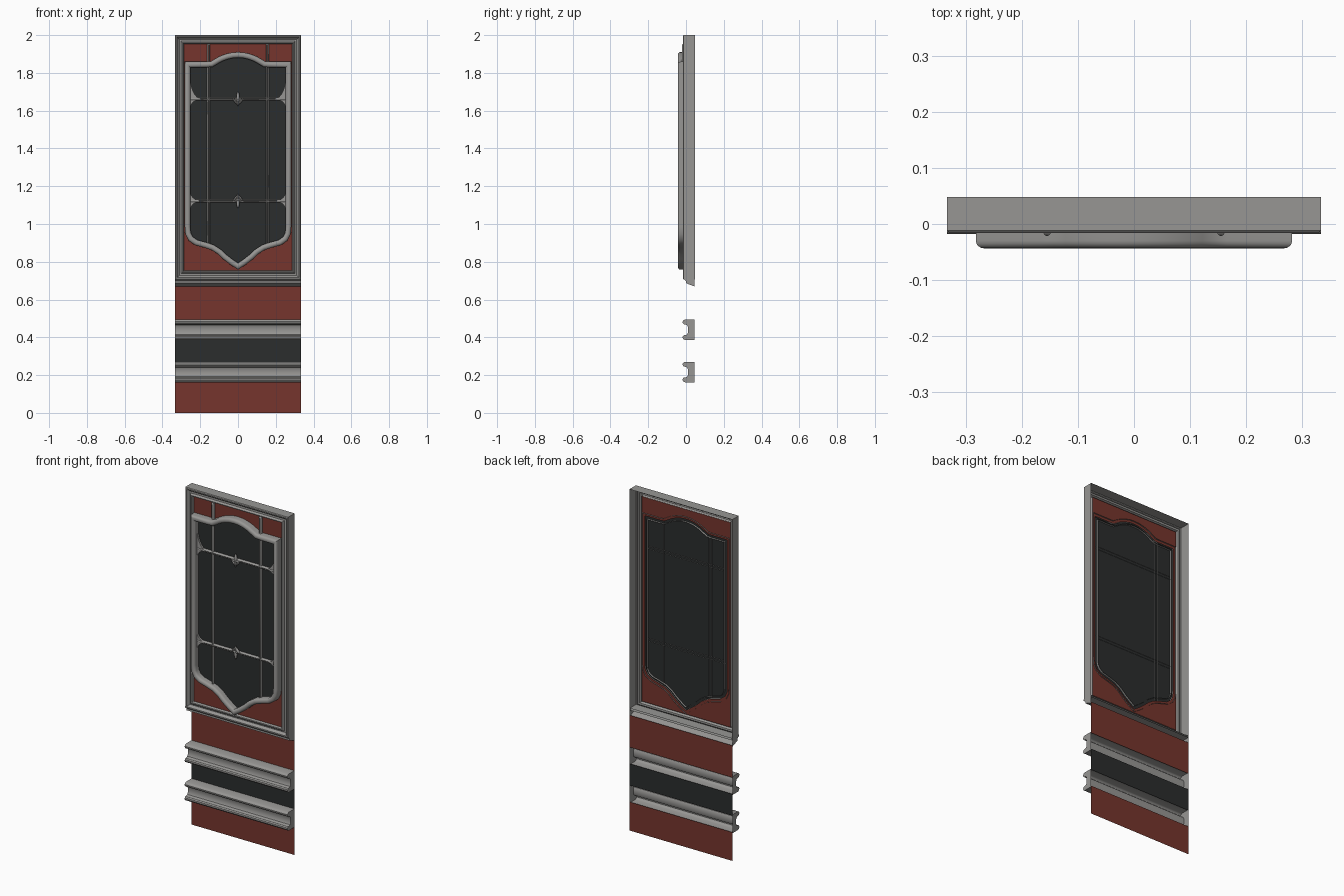
import bpy, bmesh, math
from mathutils import Vector, Matrix

if "Cube" in bpy.data.objects:
    bpy.data.objects.remove(bpy.data.objects["Cube"])


def material(name, rgb):
    m = bpy.data.materials.new(name)
    m.diffuse_color = (*rgb, 1)
    m.use_nodes = True
    m.node_tree.nodes["Principled BSDF"].inputs["Base Color"].default_value = m.diffuse_color
    return m


GREY = material("grey_moulding", (0.31, 0.305, 0.295))
RED = material("red_panel", (0.18, 0.036, 0.026))
BLACK = material("black_glass", (0.024, 0.026, 0.026))
W, BACK = 0.333, 0.046


def finish(bm, name, mat, smooth=True):
    bmesh.ops.recalc_face_normals(bm, faces=bm.faces[:])
    me = bpy.data.meshes.new(name)
    bm.to_mesh(me)
    bm.free()
    me.materials.append(mat)
    ob = bpy.data.objects.new(name, me)
    bpy.context.collection.objects.link(ob)
    if smooth:
        bpy.context.view_layer.objects.active = ob
        bpy.ops.object.select_all(action='DESELECT')
        ob.select_set(True)
        bpy.ops.object.shade_smooth_by_angle(angle=math.radians(35))
    return ob


def inset(outline, d):
    """Offset a clockwise x-z outline inwards with mitred corners."""
    out = []
    for i, p in enumerate(outline):
        a = (p - outline[i - 1]).normalized()
        b = (outline[(i + 1) % len(outline)] - p).normalized()
        n1, n2 = Vector((a.y, -a.x)), Vector((b.y, -b.x))
        out.append(p + (n1 + n2) * d / (1 + n1.dot(n2)))
    return out


def ring(name, outline, profile, mat):
    """Sweep an open (inset, y) profile around a closed outline."""
    bm = bmesh.new()
    rows = [[bm.verts.new((q.x, y, q.y)) for q in inset(outline, d)] for d, y in profile]
    n = len(outline)
    for r, s in zip(rows, rows[1:]):
        for i in range(n):
            bm.faces.new((r[i], r[(i + 1) % n], s[(i + 1) % n], s[i]))
    return finish(bm, name, mat)


def rail(name, profile, mat):
    """Open-backed horizontal moulding with closed ends, from a (y, z) profile."""
    bm = bmesh.new()
    l, r = [[bm.verts.new((x, y, z)) for y, z in profile] for x in (-W, W)]
    for i in range(len(l) - 1):
        bm.faces.new((l[i], l[i + 1], r[i + 1], r[i]))
    bm.faces.new(l)
    bm.faces.new(r[::-1])
    return finish(bm, name, mat)


def sheet(name, loops, y, mat):
    """Flat panel at depth y; a second loop becomes a hole."""
    bm = bmesh.new()
    edges = []
    for loop in loops:
        vs = [bm.verts.new((p[0], y, p[1])) for p in loop]
        edges += [bm.edges.new((vs[i - 1], vs[i])) for i in range(len(vs))]
    bmesh.ops.triangle_fill(bm, use_beauty=True, edges=edges, normal=(0, -1, 0))
    return finish(bm, name, mat, False)


def rect(x, z0, z1):
    return [Vector(p) for p in ((-x, z1), (x, z1), (x, z0), (-x, z0))]


def bar(name, x0, x1, z0, z1):
    """Glazing bar with a chamfered front."""
    c = 0.004
    return ring(name, [Vector(p) for p in ((x0, z1), (x1, z1), (x1, z0), (x0, z0))],
                [(0, -0.004), (0, -0.014), (c, -0.02), (0.0065, -0.021)], GREY)


# Lower wall panels
for name, z0, z1, m in (("bottom_red_panel", 0, 0.168, RED),
                        ("black_band", 0.265, 0.392, BLACK),
                        ("middle_red_panel", 0.488, 0.676, RED)):
    sheet(name, [rect(W, z0, z1)], BACK, m)

# Two horizontal rails: rounded lobes either side of a cove
half = [(BACK, 0.054), (-0.006, 0.054), (-0.014, 0.050), (-0.018, 0.043), (-0.017, 0.035),
        (-0.011, 0.029), (-0.002, 0.028), (0.006, 0.024), (0.011, 0.014)]
for name, zc in (("lower_rail", 0.216), ("upper_rail", 0.44)):
    rail(name, [(y, zc + z) for y, z in half] + [(y, zc - z) for y, z in reversed(half)], GREY)

# Sill under the framed panel
rail("sill", [(BACK, 0.716), (-0.014, 0.716), (-0.014, 0.708), (-0.006, 0.704), (0.0, 0.698),
              (0.0, 0.687), (0.012, 0.682), (BACK, 0.669)], GREY)

# Outer frame with stepped moulding
ring("outer_frame", rect(W, 0.706, 2.0),
     [(0, 0.048), (0, -0.012), (0.004, -0.016), (0.011, -0.016), (0.015, -0.006),
      (0.022, -0.001), (0.031, -0.003), (0.034, -0.012), (0.038, -0.015), (0.043, -0.013),
      (0.046, -0.007), (0.047, 0.002)], GREY)

# Cartouche outline: right half, then mirrored
right = [(0, 1.895), (0.03, 1.893), (0.06, 1.886), (0.09, 1.875), (0.115, 1.861), (0.14, 1.846),
         (0.165, 1.844), (0.267, 1.844), (0.267, 0.985), (0.264, 0.95), (0.25, 0.922),
         (0.222, 0.902), (0.175, 0.889), (0.135, 0.876), (0.1, 0.854), (0.07, 0.826),
         (0.035, 0.799), (0, 0.776)]
outline = [Vector(p) for p in right + [(-x, z) for x, z in right[-2:0:-1]]]
arc = [(-0.015 * math.cos(math.pi * i / 8), -0.030 - 0.0135 * math.sin(math.pi * i / 8))
       for i in range(9)]
ring("cartouche_moulding", outline, [(-0.015, 0.006)] + arc + [(0.015, 0.006)], GREY)
sheet("framed_red_panel", [rect(W - 0.046, 0.752, 1.954), outline], 0.0, RED)
sheet("glass", [outline], -0.006, BLACK)

# Glazing bars
BARS = (1.662, 1.122)
for s in (-1, 1):
    bar("vertical_bar", s * 0.155 - 0.008, s * 0.155 + 0.008, 0.885, 1.954)
for z in BARS:
    bar("horizontal_bar", -0.256, 0.256, z - 0.008, z + 0.008)


# Curved corner fillets where the bars meet the moulding
def fillet(side, zb, up, rx, rz):
    bm = bmesh.new()
    pts = [(0.256, zb)]
    for i in range(9):
        t = math.pi / 2 * i / 8
        pts.append((0.256 - rx * (1 - math.sin(t)), zb + up * rz * (1 - math.cos(t))))
    f = bm.faces.new([bm.verts.new((side * x, -0.007, z)) for x, z in pts])
    g = bmesh.ops.extrude_face_region(bm, geom=[f])
    for v in g['geom']:
        if isinstance(v, bmesh.types.BMVert):
            v.co.y = -0.018
    finish(bm, "corner_fillet", GREY, False)


for s in (-1, 1):
    for zb, up, rz in ((BARS[0], 1, 0.14), (BARS[0], -1, 0.06),
                       (BARS[1], 1, 0.06), (BARS[1], -1, 0.06)):
        fillet(s, zb, up, 0.062, rz)

# Small leaf ornaments at the centre of each horizontal bar
for z, flip in zip(BARS, (1, -1)):
    bm = bmesh.new()
    for ang, dx, dz, w, h in ((0, 0, 0.008, 0.009, 0.03), (40, -0.013, -0.014, 0.006, 0.02),
                              (-40, 0.013, -0.014, 0.006, 0.02), (0, 0, -0.02, 0.006, 0.018),
                              (90, 0, -0.004, 0.007, 0.022)):
        m = (Matrix.Translation((dx, -0.021, z + flip * dz))
             @ Matrix.Rotation(math.radians(-ang * flip), 4, 'Y')
             @ Matrix.Diagonal((w, 0.009, h, 1)))
        # tilt sends side leaves outwards and away from the tip
        bmesh.ops.create_uvsphere(bm, u_segments=12, v_segments=8, radius=1, matrix=m)
    finish(bm, "leaf_ornament", GREY)
